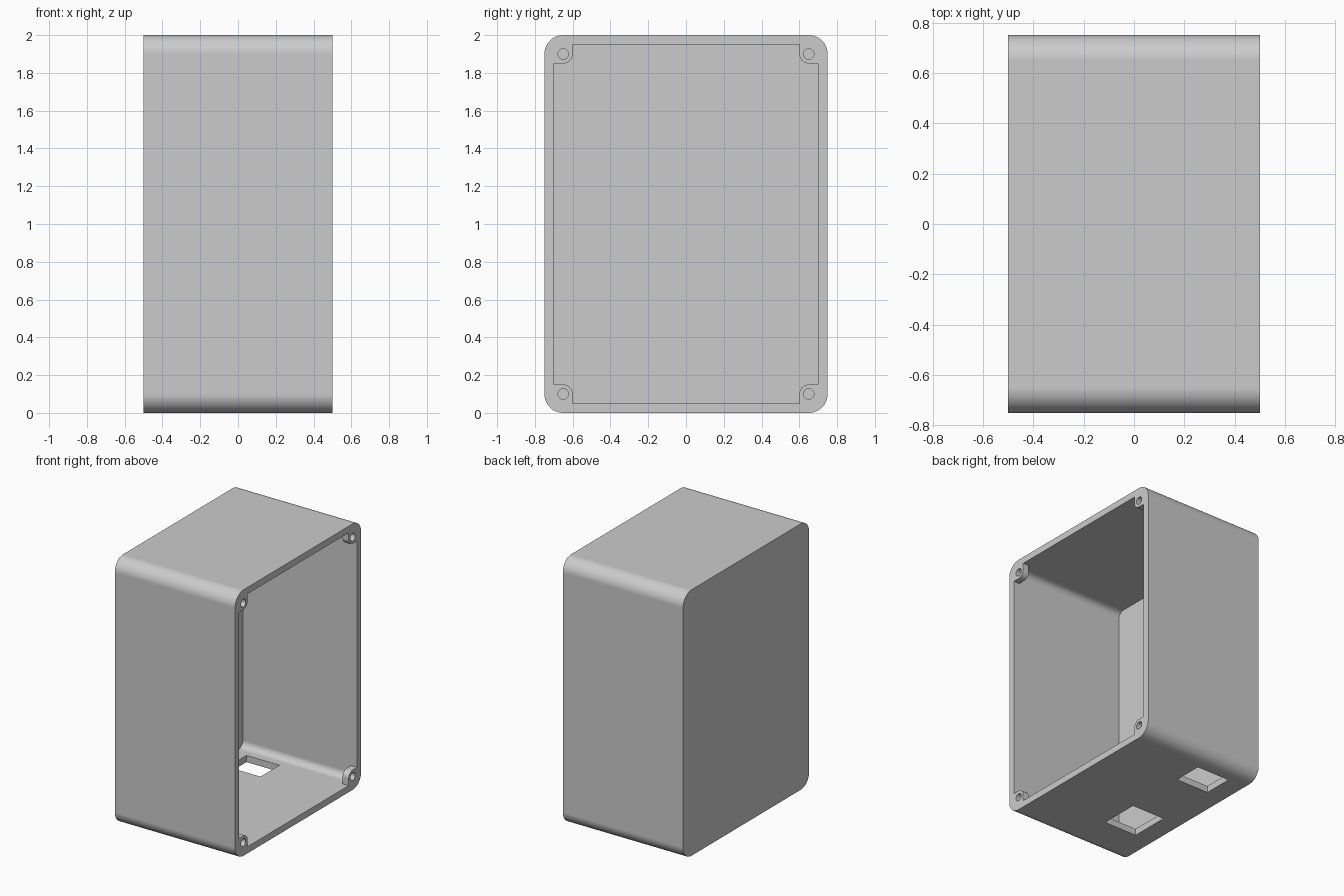
import bpy, bmesh, math
from mathutils import Vector, Matrix

if "Cube" in bpy.data.objects:
    bpy.data.objects.remove(bpy.data.objects["Cube"], do_unlink=True)

grey = bpy.data.materials.new("light_grey_plastic")
grey.use_nodes = True
colour = (0.6, 0.6, 0.6, 1)
grey.diffuse_color = colour
grey.node_tree.nodes["Principled BSDF"].inputs["Base Color"].default_value = colour

# All corner arcs of the case share these four centres (y, z)
CORNERS = [(0.65, 1.9), (-0.65, 1.9), (-0.65, 0.1), (0.65, 0.1)]
WALL = 0.05


def arc(radius, start, end, steps=10):
    return [Vector((radius * math.cos(a), radius * math.sin(a)))
            for a in (start + (end - start) * i / steps for i in range(steps + 1))]


def profile(corner):
    """Repeat one corner path around the four centres."""
    points = []
    for i, centre in enumerate(CORNERS):
        turn = Matrix.Rotation(i * math.pi / 2, 2)
        points += [Vector(centre) + turn @ p for p in corner]
    return points


def prism(name, points, x0, x1):
    """Extrude a y-z outline along x."""
    bm = bmesh.new()
    face = bm.faces.new([bm.verts.new((x0, p.x, p.y)) for p in points])
    side = bmesh.ops.extrude_face_region(bm, geom=[face])["geom"]
    bmesh.ops.translate(bm, vec=(x1 - x0, 0, 0),
                        verts=[g for g in side if isinstance(g, bmesh.types.BMVert)])
    bmesh.ops.recalc_face_normals(bm, faces=bm.faces)
    mesh = bpy.data.meshes.new(name)
    bm.to_mesh(mesh)
    bm.free()
    mesh.materials.append(grey)
    obj = bpy.data.objects.new(name, mesh)
    bpy.context.collection.objects.link(obj)
    return obj


def cut(target, cutter):
    cutter.hide_render = True
    mod = target.modifiers.new("cut", "BOOLEAN")
    mod.operation = "DIFFERENCE"
    mod.solver = "EXACT"
    mod.object = cutter
    bpy.context.view_layer.objects.active = target
    bpy.ops.object.modifier_apply(modifier=mod.name)
    bpy.data.objects.remove(cutter, do_unlink=True)


# Outer body with rounded long edges
case = prism("enclosure_case", profile(arc(0.1, 0, math.pi / 2)), -0.5, 0.5)

# Main cavity, closed at the back and stopping behind the screw bosses
cut(case, prism("cavity", profile(arc(WALL, 0, math.pi / 2)), -0.5 + WALL, 0.45))

# Open mouth, notched around the corner bosses
notch = [Vector((WALL, -WALL))] + arc(WALL, -math.pi / 2, -math.pi) + [Vector((-WALL, WALL))]
cut(case, prism("mouth", profile(notch), 0, 0.6))

# Screw holes through the bosses
for centre in CORNERS:
    ring = [Vector(centre) + p for p in arc(0.028, 0, 2 * math.pi, 24)[:-1]]
    cut(case, prism("screw_hole", ring, 0.35, 0.6))

# Two rectangular openings in the floor
for y0, y1 in ((-0.4, -0.1), (0.375, 0.6)):
    outline = [Vector(p) for p in ((y0, -0.1), (y1, -0.1), (y1, 0.3), (y0, 0.3))]
    cut(case, prism("floor_opening", outline, -0.35, -0.075))

# Smooth rounded corners, flat walls
bpy.ops.object.select_all(action="DESELECT")
case.select_set(True)
bpy.context.view_layer.objects.active = case
bpy.ops.object.shade_smooth_by_angle(angle=math.radians(30))
weighted = case.modifiers.new("flat_walls", "WEIGHTED_NORMAL")
weighted.keep_sharp = True
